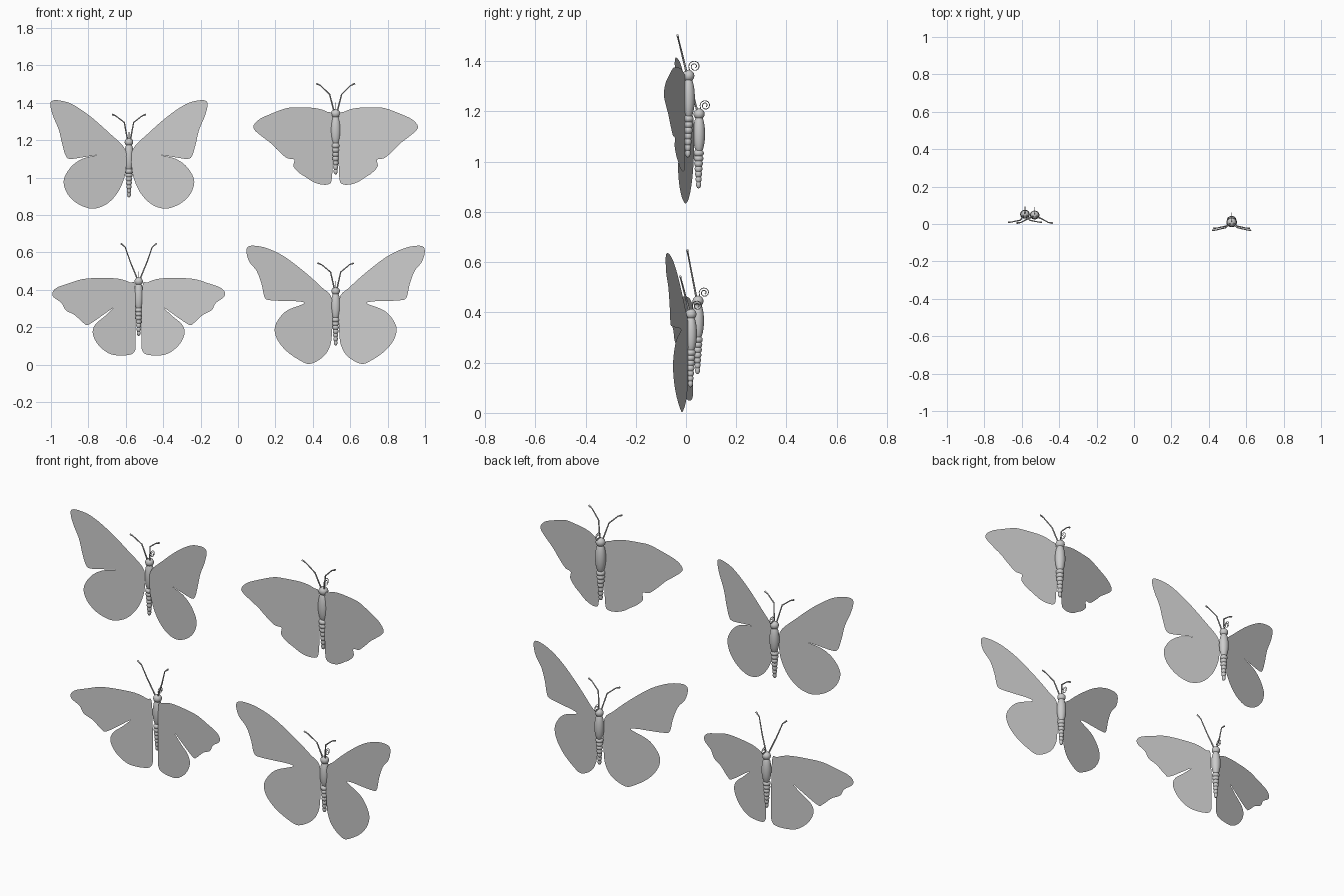
import bpy, bmesh, math
from mathutils import Vector

# Right-hand wing outlines: (distance from body axis, height)
WING_A = [(.02,1.15),(.107,1.24),(.21,1.33),(.305,1.393),(.375,1.413),(.412,1.41),(.42,1.385),
          (.406,1.33),(.375,1.255),(.357,1.18),(.337,1.115),(.31,1.10),(.24,1.11),(.172,1.12),
          (.25,1.10),(.31,1.057),(.348,.99),(.337,.928),(.30,.88),(.25,.848),(.192,.834),
          (.128,.853),(.075,.90),(.037,.965),(.016,1.045)]
WING_B = [(.016,1.32),(.048,1.353),(.112,1.372),(.214,1.375),(.267,1.37),(.348,1.34),(.406,1.313),
          (.438,1.28),(.433,1.254),(.39,1.217),(.348,1.185),(.31,1.147),(.262,1.105),(.222,1.096),
          (.225,1.06),(.193,1.024),(.16,1.003),(.118,.976),(.075,.963),(.037,.965),(.021,.99),(.016,1.1)]
WING_C = [(.02,.415),(.048,.44),(.112,.46),(.219,.463),(.30,.457),(.369,.436),(.433,.414),(.46,.388),
          (.455,.361),(.412,.329),(.39,.291),(.342,.265),(.294,.222),(.262,.217),(.139,.302),(.18,.26),
          (.23,.217),(.246,.174),(.23,.126),(.193,.083),(.139,.053),(.059,.051),(.021,.072),(.016,.14)]
WING_D = [(.02,.35),(.075,.414),(.171,.50),(.278,.58),(.369,.623),(.438,.636),(.471,.628),(.476,.596),
          (.46,.548),(.422,.5),(.396,.43),(.38,.361),(.353,.345),(.26,.34),(.2,.338),(.168,.327),
          (.257,.291),(.305,.243),(.326,.19),(.31,.131),(.262,.072),(.193,.024),(.139,.004),
          (.075,.035),(.037,.083),(.02,.16)]


def smooth_loop(pts, steps=5):
    """Closed Catmull-Rom curve through the points."""
    p = [Vector(q) for q in pts]
    n, out = len(p), []
    for i in range(n):
        a, b, c, d = p[i - 1], p[i], p[(i + 1) % n], p[(i + 2) % n]
        for s in range(steps):
            t = s / steps
            out.append(.5 * (2*b + (c-a)*t + (2*a - 5*b + 4*c - d)*t*t + (3*b - a - 3*c + d)*t**3))
    return out


def add_mesh(name, bm, smooth=False):
    me = bpy.data.meshes.new(name)
    bm.to_mesh(me)
    bm.free()
    for f in me.polygons:
        f.use_smooth = smooth
    ob = bpy.data.objects.new(name, me)
    bpy.context.collection.objects.link(ob)


def add_wing(name, pts, side, xc, y0, tilt):
    bm = bmesh.new()
    vs = [bm.verts.new((xc + side*max(q.x, .006), y0 - tilt*q.x, max(q.y, 0))) for q in smooth_loop(pts)]
    f = bm.faces.new(vs if side > 0 else vs[::-1])
    f.normal_update()
    bmesh.ops.triangulate(bm, faces=[f])
    add_mesh(name, bm)


def add_balls(name, balls):
    """balls: (centre, radii)"""
    bm = bmesh.new()
    for c, r in balls:
        new = bmesh.ops.create_uvsphere(bm, u_segments=20, v_segments=14, radius=1)["verts"]
        bmesh.ops.scale(bm, vec=r, verts=new)
        bmesh.ops.translate(bm, vec=c, verts=new)
    add_mesh(name, bm, True)


def add_tube(name, pts, radii):
    cu = bpy.data.curves.new(name, 'CURVE')
    cu.dimensions = '3D'
    cu.bevel_depth = 1
    cu.bevel_resolution = 2
    cu.use_fill_caps = True
    sp = cu.splines.new('POLY')
    sp.points.add(len(pts) - 1)
    for q, co, r in zip(sp.points, pts, radii):
        q.co = (*co, 1)
        q.radius = r
    bpy.context.collection.objects.link(bpy.data.objects.new(name, cu))


def butterfly(tag, wing, xc, yc, y0, tilt, head, tail, antenna):
    L = head - tail
    k = L / .295
    for side, s in ((1, "right"), (-1, "left")):
        add_wing(f"{tag}_{s}_wing", wing, side, xc, y0, tilt)
        # antenna leaning back, with a club at the tip
        z0, z1 = antenna[0][1], antenna[-1][1]
        pts = [(xc + side*d, yc - .008 - .035*(z - z0)/(z1 - z0), z) for d, z in antenna]
        add_tube(f"{tag}_{s}_antenna", pts, (.004, .0035, .003, .0048))
    # head and thorax
    add_balls(f"{tag}_head", [((xc, yc, head), (.023*k, .022*k, .022*k))])
    add_balls(f"{tag}_thorax", [((xc, yc, head - .27*L), (.026*k, .024*k, .08*k))])
    # beaded abdomen
    beads = []
    for i in range(7):
        t = i / 6
        r = (.021 - .011*t) * k
        beads.append(((xc, yc - .002, head - L*(.53 + .42*t)), (r, r, .016*k)))
    add_balls(f"{tag}_abdomen", beads)
    # coiled proboscis
    cy, cz = yc + .025, head + .034*k
    coil = [(xc, yc + .008, head + .01)]
    for i in range(49):
        a = math.pi - i/48*3.4*math.pi
        r = .021*k*(1 - .75*i/48)
        coil.append((xc, cy + r*math.cos(a), cz + r*math.sin(a)))
    add_tube(f"{tag}_proboscis", coil, [.0017]*len(coil))


butterfly("upper_left", WING_A, -.583, .052, .035, .19, 1.19, .895,
          [(.008, 1.205), (.025, 1.295), (.07, 1.33), (.09, 1.338)])
butterfly("upper_right", WING_B, .522, .009, .0, .2, 1.342, 1.018,
          [(.01, 1.36), (.032, 1.445), (.08, 1.492), (.103, 1.503)])
butterfly("lower_left", WING_C, -.531, .048, .032, .2, .445, .155,
          [(.01, .465), (.045, .55), (.072, .628), (.095, .648)])
butterfly("lower_right", WING_D, .522, .02, .012, .195, .393, .103,
          [(.008, .41), (.027, .495), (.075, .535), (.097, .543)])
